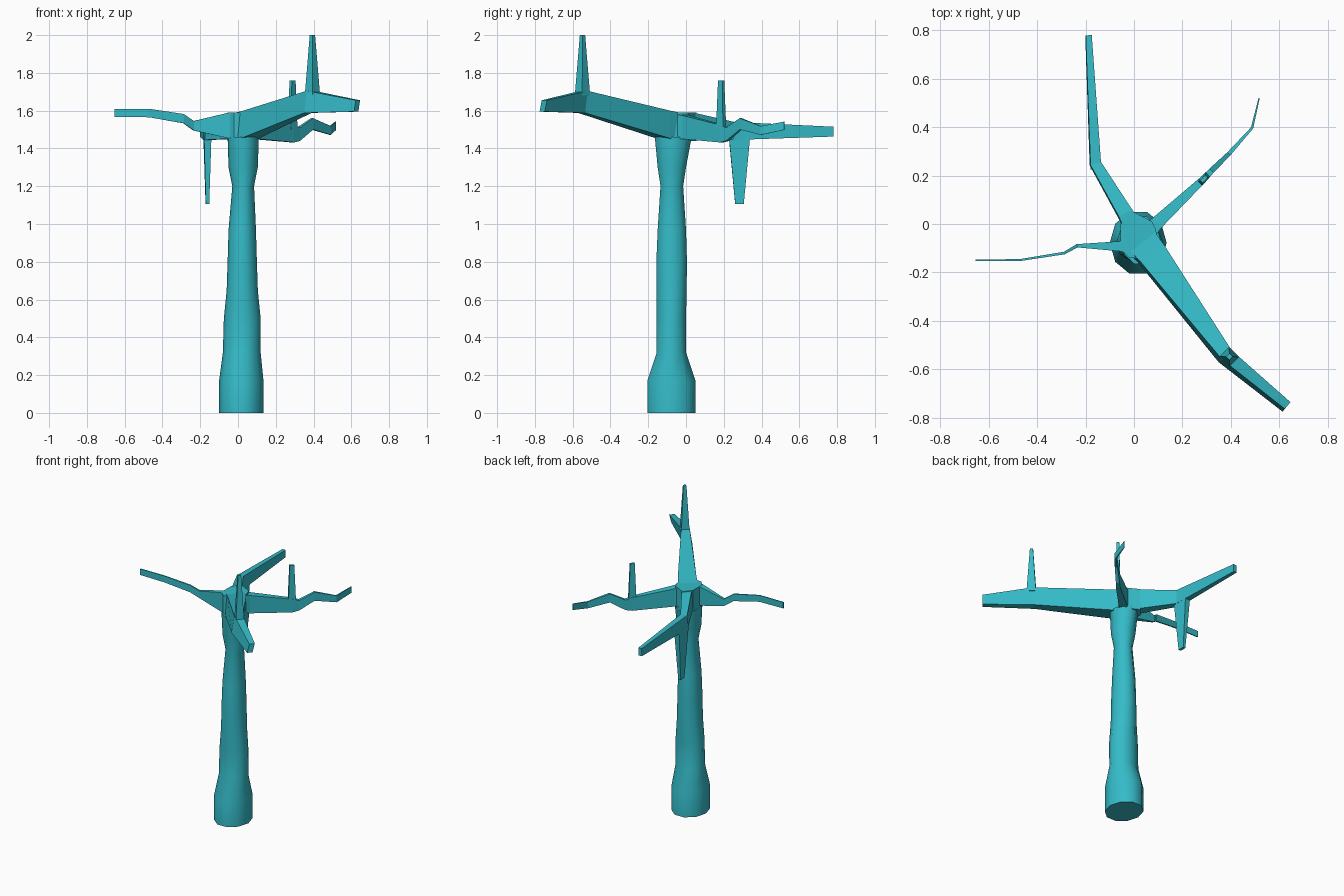
import bpy, bmesh, math
from mathutils import Vector

if "Cube" in bpy.data.objects:
    bpy.data.objects.remove(bpy.data.objects["Cube"])

teal = bpy.data.materials.new("teal")
teal.diffuse_color = (0.035, 0.50, 0.58, 1)
teal.use_nodes = True
teal.node_tree.nodes["Principled BSDF"].inputs["Base Color"].default_value = teal.diffuse_color


def loft(name, rings, smooth=False):
    """Skin a list of equal-length rings and cap both ends."""
    bm = bmesh.new()
    vr = [[bm.verts.new(p) for p in r] for r in rings]
    n = len(vr[0])
    for a, b in zip(vr, vr[1:]):
        for i in range(n):
            j = (i + 1) % n
            bm.faces.new((a[i], a[j], b[j], b[i]))
    bm.faces.new(vr[0][::-1])
    bm.faces.new(vr[-1])
    bmesh.ops.recalc_face_normals(bm, faces=bm.faces)
    me = bpy.data.meshes.new(name)
    bm.to_mesh(me)
    bm.free()
    ob = bpy.data.objects.new(name, me)
    bpy.context.collection.objects.link(ob)
    me.materials.append(teal)
    if smooth:
        bpy.context.view_layer.objects.active = ob
        ob.select_set(True)
        bpy.ops.object.shade_smooth_by_angle(angle=math.radians(50))
        ob.select_set(False)
    return ob


def branch(name, stations):
    """Stations: x, y, z bottom, z top, width, sideways shift of the underside."""
    pts = [Vector(s[:2]) for s in stations]
    rings = []
    for i, (x, y, zb, zt, w, s) in enumerate(stations):
        d = Vector((0, 0))
        if i > 0:
            d += (pts[i] - pts[i - 1]).normalized()
        if i < len(pts) - 1:
            d += (pts[i + 1] - pts[i]).normalized()
        d.normalize()
        r = Vector((d.y, -d.x))
        a, b = r * w / 2, r * s
        rings.append([(x - a.x, y - a.y, zt), (x + a.x, y + a.y, zt),
                      (x + a.x + b.x, y + a.y + b.y, zb),
                      (x - a.x + b.x, y - a.y + b.y, zb)])
    return loft(name, rings)


def spike(name, x, y, z0, z1, base, tip, angle):
    """Tapered four-sided twig; base and tip are (length, width)."""
    c, s = math.cos(angle), math.sin(angle)
    rings = []
    for z, (l, w) in ((z0, base), (z1, tip)):
        rings.append([(x + (u * l * c - v * w * s) / 2, y + (u * l * s + v * w * c) / 2, z)
                      for u, v in ((-1, -1), (1, -1), (1, 1), (-1, 1))])
    return loft(name, rings)


# Trunk: z, x min, x max, y min, y max
profile = [(0, -.10, .135, -.205, .05), (.17, -.10, .135, -.205, .05),
           (.32, -.08, .12, -.155, .0), (.50, -.075, .12, -.155, .0),
           (.65, -.06, .105, -.155, .003), (.80, -.055, .10, -.157, .005),
           (.97, -.05, .095, -.15, .0), (1.20, -.03, .085, -.135, -.015),
           (1.30, -.05, .105, -.15, .0), (1.46, -.055, .11, -.165, .03)]
N = 10
rings = []
for z, x0, x1, y0, y1 in profile:
    ring = []
    for i in range(N):
        t = 2 * math.pi * i / N
        # slightly squared oval so the flats keep the full width
        c, s = math.cos(t), math.sin(t)
        ring.append(((x0 + x1) / 2 + c * (x1 - x0) / 2,
                     (y0 + y1) / 2 + s * (y1 - y0) / 2 / math.sin(math.radians(72)), z))
    rings.append(ring)
loft("trunk", rings, True)

# Crown where the branches meet
crown = [(-.055, .0), (-.055, -.075), (-.05, -.11), (-.02, -.14), (.03, -.14),
         (.10, -.09), (.09, -.02), (.075, .01), (-.01, .055)]
loft("crown", [[(x, y, z) for x, y in crown] for z in (1.44, 1.59)])

# Front right branch, turned up
branch("front_right_branch", [(.03, -.065, 1.43, 1.588, .13, .01),
                              (.075, -.12, 1.455, 1.60, .12, .01),
                              (.383, -.54, 1.588, 1.705, .055, .018),
                              (.635, -.75, 1.595, 1.655, .036, .015)])
spike("front_right_twig", .394, -.548, 1.68, 2.0, (.06, .055), (.02, .02), math.radians(-45))

# Back left branch with a hanging twig
branch("back_left_branch", [(.01, -.04, 1.45, 1.588, .08, 0),
                            (-.035, .045, 1.45, 1.585, .062, -.005),
                            (-.158, .25, 1.445, 1.54, .045, -.004),
                            (-.187, .78, 1.463, 1.515, .025, -.002)])
spike("back_left_twig", -.162, .283, 1.48, 1.105, (.115, .04), (.045, .018), math.radians(92))

# Back right branch, zigzag
branch("back_right_branch", [(.03, -.06, 1.455, 1.588, .09, 0),
                             (.09, .0, 1.45, 1.575, .055, 0),
                             (.29, .188, 1.432, 1.525, .028, 0),
                             (.32, .22, 1.44, 1.51, .024, 0),
                             (.392, .29, 1.50, 1.56, .018, 0),
                             (.488, .397, 1.472, 1.518, .010, 0),
                             (.517, .52, 1.498, 1.542, .005, 0)])
spike("back_right_twig", .289, .186, 1.50, 1.76, (.05, .026), (.03, .016), math.radians(48))

# Left branch, thin and wavy
branch("left_branch", [(.0, -.095, 1.43, 1.588, .07, 0),
                       (-.055, -.092, 1.455, 1.588, .042, 0),
                       (-.235, -.09, 1.495, 1.545, .014, 0),
                       (-.288, -.12, 1.533, 1.582, .011, 0),
                       (-.47, -.149, 1.565, 1.61, .008, 0),
                       (-.655, -.15, 1.567, 1.61, .006, 0)])
